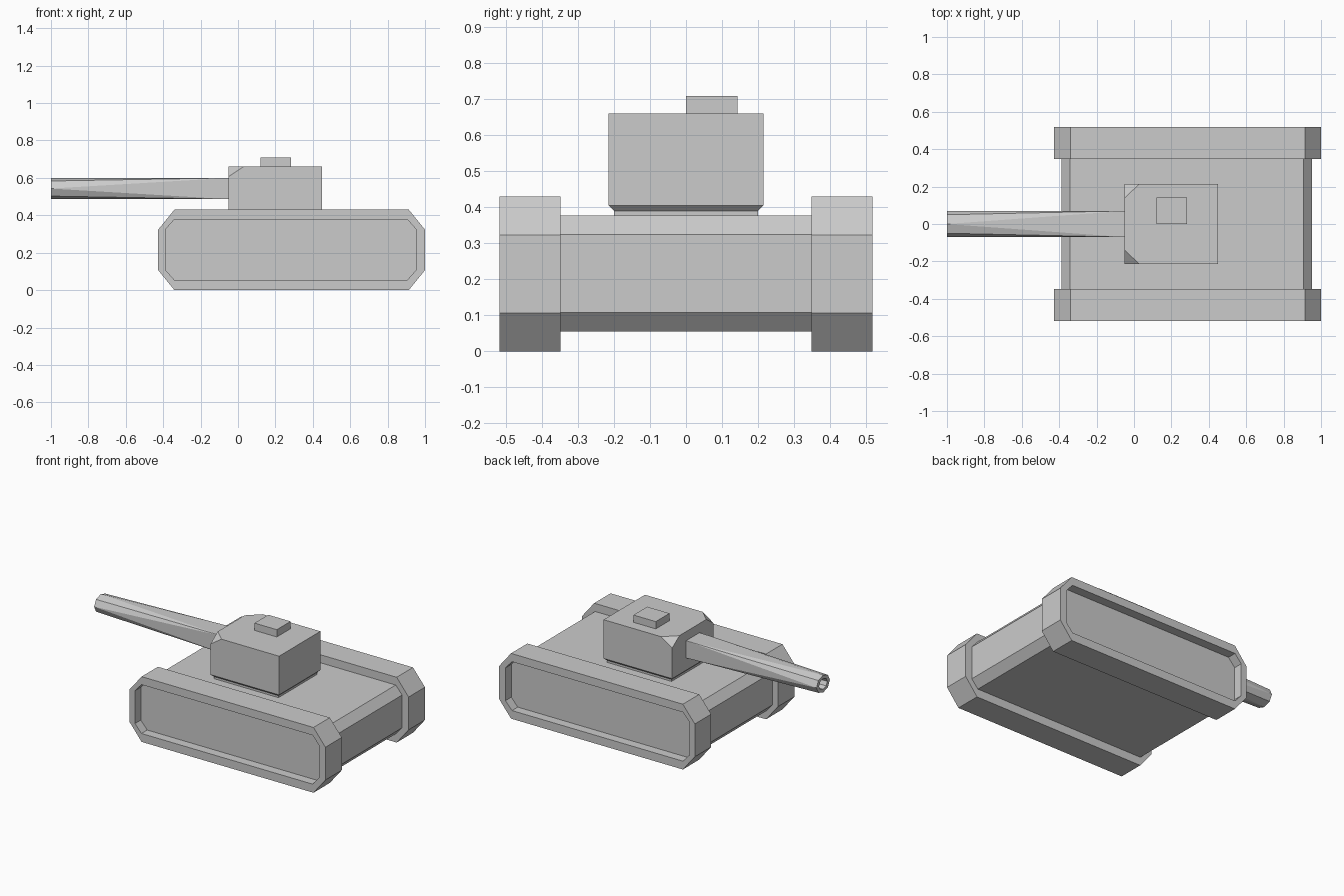
import bpy, bmesh, math
from mathutils import Vector

if "Cube" in bpy.data.objects:
    bpy.data.objects.remove(bpy.data.objects["Cube"])


def finish(bm, name):
    bmesh.ops.recalc_face_normals(bm, faces=bm.faces)
    mesh = bpy.data.meshes.new(name)
    bm.to_mesh(mesh)
    bm.free()
    obj = bpy.data.objects.new(name, mesh)
    bpy.context.collection.objects.link(obj)
    return obj


def octagon(x0, x1, z0, z1, cx, cz):
    return [(x0 + cx, z0), (x1 - cx, z0), (x1, z0 + cz), (x1, z1 - cz),
            (x1 - cx, z1), (x0 + cx, z1), (x0, z1 - cz), (x0, z0 + cz)]


def loft(name, rings):
    """Skin a chain of matching (profile, y) rings and cap both ends."""
    bm = bmesh.new()
    loops = [[bm.verts.new((x, y, z)) for x, z in prof] for prof, y in rings]
    for a, b in zip(loops, loops[1:]):
        for i in range(len(a)):
            j = (i + 1) % len(a)
            bm.faces.new((a[i], a[j], b[j], b[i]))
    bm.faces.new(loops[0])
    bm.faces.new(loops[-1])
    return finish(bm, name)


def solid(name, points):
    """Flat-faced convex solid from its corners."""
    bm = bmesh.new()
    verts = [bm.verts.new(p) for p in points]
    bmesh.ops.convex_hull(bm, input=verts)
    bmesh.ops.dissolve_limit(bm, angle_limit=0.01, verts=bm.verts, edges=bm.edges)
    return finish(bm, name)


def box(name, x, y, z):
    return solid(name, [(a, b, c) for a in x for b in y for c in z])


# Hull between the tracks
outer = octagon(-0.427, 1.0, 0.0, 0.43, 0.087, 0.107)
inner = octagon(-0.388, 0.953, 0.055, 0.377, 0.047, 0.053)
loft("hull", [(inner, -0.36), (inner, 0.36)])

# Tracks with a recessed outer panel
for side, label in ((-1, "front"), (1, "back")):
    loft(label + "_track", [(outer, side * 0.348), (outer, side * 0.518),
                            (inner, side * 0.518), (inner, side * 0.458)])

# Turret with cut front corners and bevelled underside, on a short neck
half = [(-0.05, 0.215, 0.405), (0.45, 0.215, 0.405), (0.45, 0.215, 0.66),
        (0.03, 0.215, 0.66), (-0.05, 0.14, 0.66), (-0.05, 0.215, 0.607),
        (-0.035, 0.2, 0.39), (0.435, 0.2, 0.39)]
solid("turret", half + [(x, -y, z) for x, y, z in half])
box("turret_neck", (-0.035, 0.435), (-0.2, 0.2), (0.37, 0.392))
box("hatch", (0.12, 0.283), (0.0, 0.143), (0.655, 0.708))

# Gun barrel: rectangular at the turret, eight-sided at the hollow muzzle
RY, RZ, CZ = 0.07, 0.057, 0.543
bm = bmesh.new()


def ring(x, scale, square=False):
    out = []
    for i in range(8):
        c, s = math.cos(i * math.pi / 4), math.sin(i * math.pi / 4)
        k = scale * (math.sqrt(2) if square and i % 2 else 1)
        out.append(bm.verts.new((x, RY * k * c, CZ + RZ * k * s)))
    return out


base, tip = ring(-0.05, 1, True), ring(-1.0, 1)
lip, bore = ring(-1.0, 0.62), ring(-0.88, 0.62)
for i in range(8):
    j = (i + 1) % 8
    if i % 2:
        bm.faces.new((tip[i], tip[j], base[i]))
        bm.faces.new((tip[j], base[j], base[i]))
    else:
        bm.faces.new((tip[i], tip[j], base[j]))
        bm.faces.new((tip[i], base[j], base[i]))
    bm.faces.new((tip[i], tip[j], lip[j], lip[i]))
    bm.faces.new((lip[i], lip[j], bore[j], bore[i]))
bm.faces.new(base)
bm.faces.new(bore)
finish(bm, "gun_barrel")
